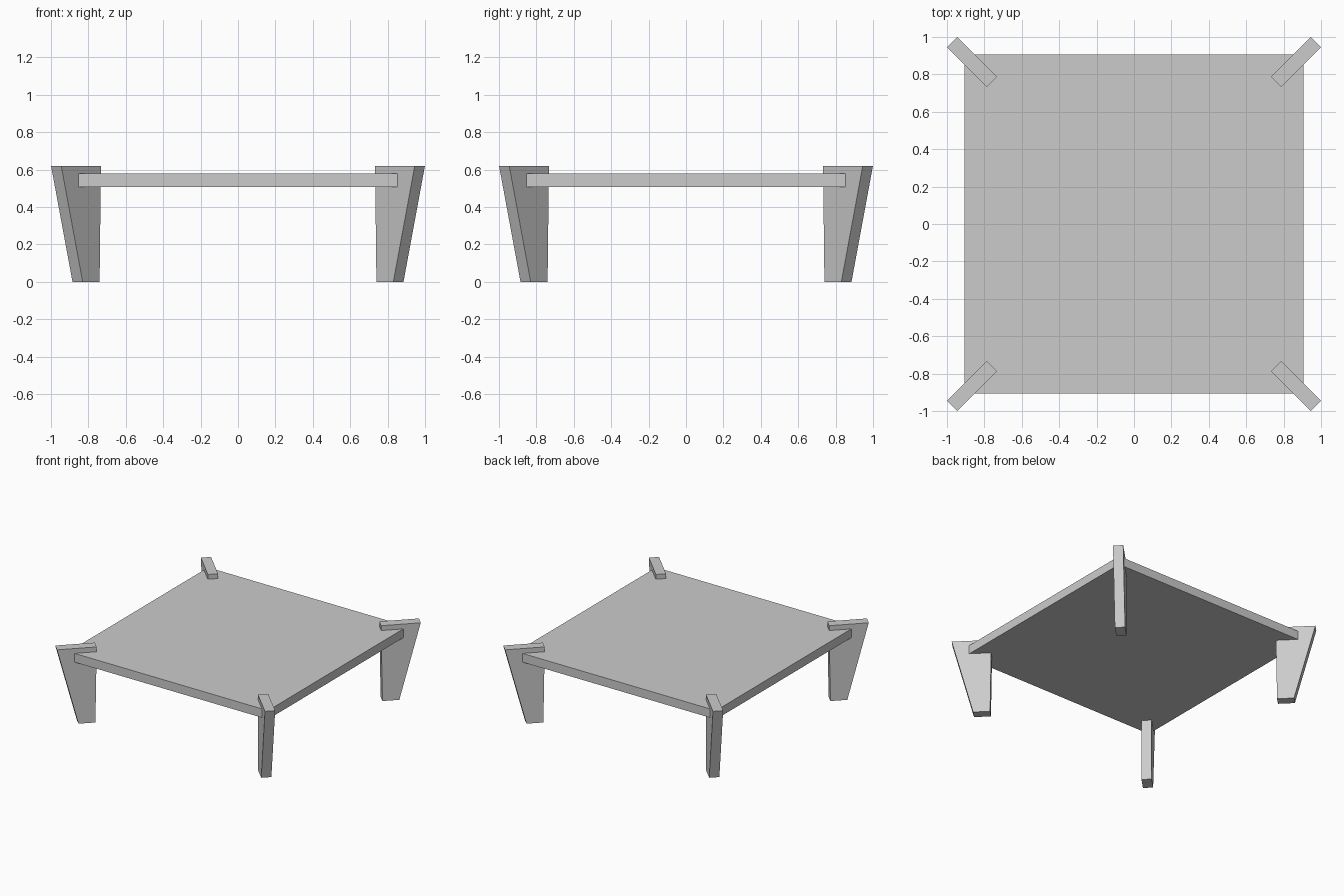
import bpy
import bmesh
from math import radians
from mathutils import Matrix

cube = bpy.data.objects.get("Cube")
if cube:
    bpy.data.objects.remove(cube, do_unlink=True)

# Single plain grey
grey = bpy.data.materials.new("light_grey")
grey.use_nodes = True
colour = (0.6, 0.6, 0.6, 1)
grey.diffuse_color = colour
grey.node_tree.nodes["Principled BSDF"].inputs["Base Color"].default_value = colour


def add_object(name, bm):
    bmesh.ops.recalc_face_normals(bm, faces=bm.faces)
    mesh = bpy.data.meshes.new(name)
    bm.to_mesh(mesh)
    bm.free()
    mesh.materials.append(grey)
    obj = bpy.data.objects.new(name, mesh)
    bpy.context.collection.objects.link(obj)
    return obj


# Square table top
HALF, LOW, HIGH = 0.906, 0.508, 0.58
bm = bmesh.new()
bmesh.ops.create_cube(bm, size=1)
bmesh.ops.scale(bm, vec=(2 * HALF, 2 * HALF, HIGH - LOW), verts=bm.verts)
bmesh.ops.translate(bm, vec=(0, 0, (LOW + HIGH) / 2), verts=bm.verts)
add_object("table_top", bm)

# Tapered plank legs, one on each diagonal: (distance from centre, height)
PROFILE = [(1.085, 0), (1.213, 0), (1.375, 0.62), (1.075, 0.62)]
THICK = 0.077


def leg(name, angle):
    bm = bmesh.new()
    face = bm.faces.new([bm.verts.new((r, -THICK / 2, z)) for r, z in PROFILE])
    side = bmesh.ops.extrude_face_region(bm, geom=[face])["geom"]
    moved = [v for v in side if isinstance(v, bmesh.types.BMVert)]
    bmesh.ops.translate(bm, vec=(0, THICK, 0), verts=moved)
    bmesh.ops.transform(bm, matrix=Matrix.Rotation(radians(angle), 4, "Z"), verts=bm.verts)
    add_object(name, bm)


for i, name in enumerate(("back_left_leg", "back_right_leg", "front_right_leg", "front_left_leg")):
    leg(name, 45 + 90 * i)
